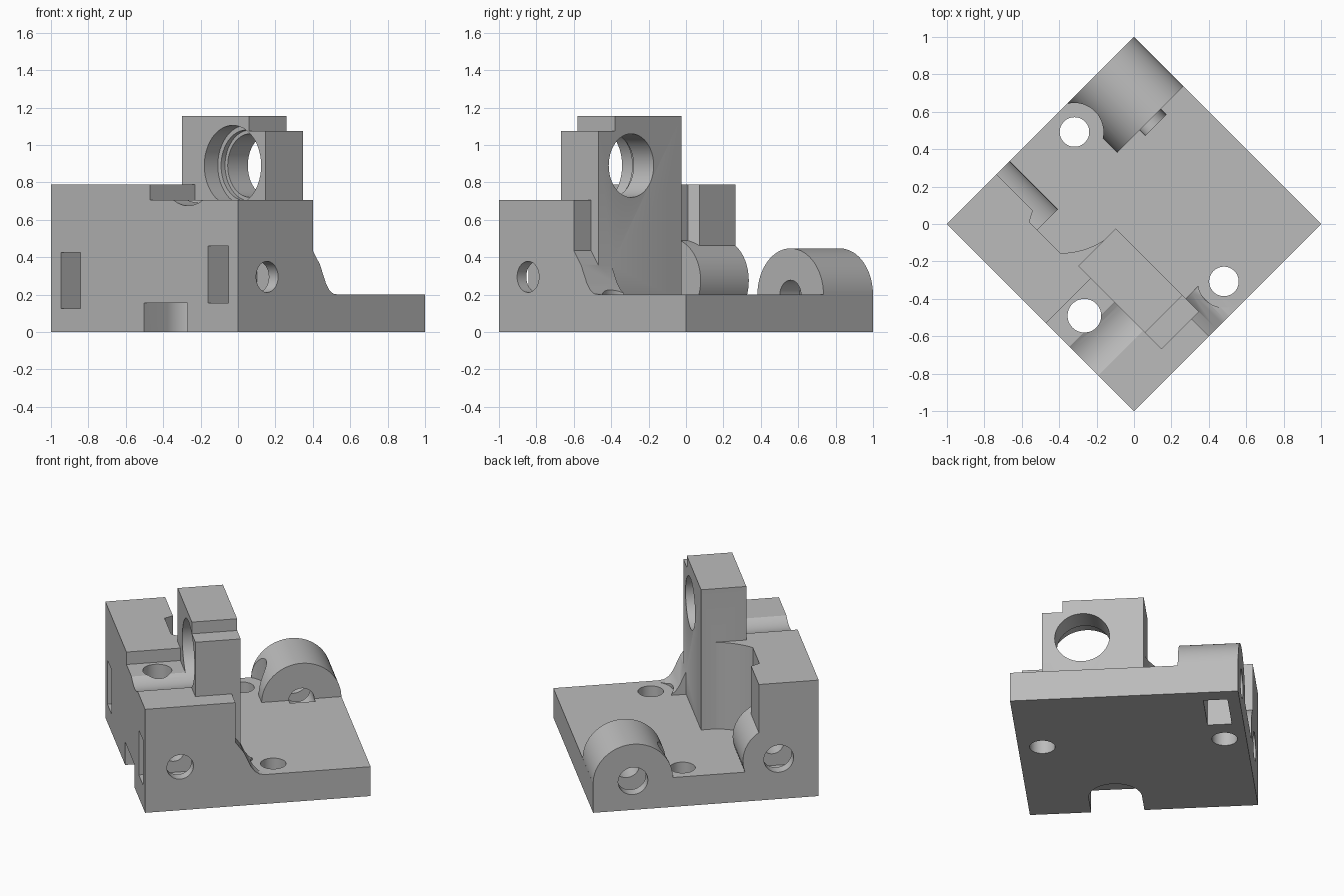
import bpy, bmesh
from math import sin, cos, pi, radians
from mathutils import Matrix

if "Cube" in bpy.data.objects:
    bpy.data.objects.remove(bpy.data.objects["Cube"], do_unlink=True)

S = 2 ** 0.5      # side of the square plate
E = 0.05          # overshoot for cutters
# Local frame: u and v run along the plate sides, later turned 45 degrees
PLACE = {"z": lambda a, b, t: (a, b, t),
         "v": lambda a, b, t: (a, t, b),
         "u": lambda a, b, t: (t, a, b)}


def prism(name, axis, points, lo, hi):
    """Extrude a closed outline from lo to hi along one axis."""
    bm = bmesh.new()
    rings = [[bm.verts.new(PLACE[axis](a, b, t)) for a, b in points] for t in (lo, hi)]
    bm.faces.new(rings[0])
    bm.faces.new(rings[1])
    n = len(points)
    for i in range(n):
        j = (i + 1) % n
        bm.faces.new((rings[0][i], rings[0][j], rings[1][j], rings[1][i]))
    bmesh.ops.recalc_face_normals(bm, faces=bm.faces)
    mesh = bpy.data.meshes.new(name)
    bm.to_mesh(mesh)
    bm.free()
    ob = bpy.data.objects.new(name, mesh)
    bpy.context.collection.objects.link(ob)
    return ob


def rect(a0, a1, b0, b1):
    return [(a0, b0), (a1, b0), (a1, b1), (a0, b1)]


def arc(ca, cb, r, start=0, end=360, steps=48):
    count = steps if end - start == 360 else steps + 1
    return [(ca + r * cos(radians(start + (end - start) * i / steps)),
             cb + r * sin(radians(start + (end - start) * i / steps))) for i in range(count)]


# Base plate carries everything else
body = prism("bracket_body", "z", rect(0, S, 0, S), 0, 0.2)


def combine(tool, operation):
    tool.hide_render = True
    mod = body.modifiers.new(tool.name, "BOOLEAN")
    mod.object, mod.operation, mod.solver = tool, operation, "EXACT"
    bpy.context.view_layer.objects.active = body
    bpy.ops.object.modifier_apply(modifier=mod.name)
    bpy.data.objects.remove(tool, do_unlink=True)


def add(*args):
    combine(prism(*args), "UNION")


def cut(*args):
    combine(prism(*args), "DIFFERENCE")


# Lower front block
add("front_block", "z",
    [(0, 0), (0.566, 0), (0.566, 0.2), (0.45, 0.2), (0.45, 0.7), (0, 0.7)], 0, 0.705)
# Taller rear block with a scooped inner wall
scoop = arc(0.622, 1.18, 0.43, 270, 225, 16)
add("rear_block", "z",
    [(0, 0.665), (0.622, 0.665)] + scoop
    + [(0.318, 1.11), (0.375, 1.14), (0.375, S), (0, S)], 0, 0.79)
# Stepped tower
add("tower", "u",
    [(0.13, 0.1), (0.76, 0.1), (0.76, 1.155), (0.255, 1.155), (0.255, 1.075), (0.13, 1.075)],
    0.338, 0.622)
# Fillet between front block and plate
add("fillet", "v",
    [(0.4, 0.1), (0.76, 0.1), (0.76, 0.2), (0.72, 0.205), (0.69, 0.225),
     (0.665, 0.26), (0.62, 0.36), (0.566, 0.435), (0.4, 0.435)], 0, 0.23)
# Round rod bosses
add("side_boss", "v", arc(0.25, 0.275, 0.225), 1.05, S)
add("back_boss", "v", arc(1.164, 0.197, 0.25, 0, 180) + [(0.914, 0.05), (S, 0.05)], 1.04, S)

# Clearance around the plate screws, then the screw holes
for v, r in ((0.15, 0.14), (1.28, 0.155)):
    cut("screw_clearance", "z", arc(0.83, v, r), 0.2, 0.66)
    cut("screw_hole", "z", arc(0.83, v, 0.079), -E, 0.5)
cut("block_screw_hole", "z", arc(0.173, 0.548, 0.09), -E, 1)
# Round-ended pocket under the block screw
cut("bottom_pocket", "z",
    [(-E, 0.38)] + arc(0.173, 0.545, 0.165, -90, 90, 24) + [(-E, 0.71)], -E, 0.155)

# Stepped bore through the tower, grazing the block top
for r, depth in ((0.215, 0.44), (0.19, 0.47), (0.17, 0.7)):
    cut("tower_bore", "u", arc(0.378, 0.89, r), -E, depth)

# Rod holes with wider mouths
for u, z, r, lo, hi in ((0.22, 0.295, 0.083, -E, 0.15), (0.22, 0.295, 0.065, 0.1, 0.5),
                        (0.25, 0.275, 0.093, 1.27, S + E), (0.25, 0.275, 0.07, 0.95, 1.3),
                        (1.164, 0.197, 0.093, 1.27, S + E), (1.164, 0.197, 0.08, 1.0, 1.3)):
    cut("rod_hole", "v", arc(u, z, r), lo, hi)

# Nut slots
cut("front_nut_slot", "u", rect(0.07, 0.225, 0.155, 0.46), -E, 0.37)
cut("rear_nut_slot", "u", rect(1.19, 1.34, 0.125, 0.425), -E, 0.37)
cut("bottom_nut_slot", "z", rect(1.012, 1.316, 1.19, 1.34), -E, 0.3)

# Turn the plate corner to the front
body.data.transform(Matrix.Translation((0, -1, 0)) @ Matrix.Rotation(pi / 4, 4, "Z"))

grey = bpy.data.materials.new("plain grey")
grey.use_nodes = True
colour = (0.5, 0.5, 0.5, 1)
grey.diffuse_color = colour
grey.node_tree.nodes["Principled BSDF"].inputs["Base Color"].default_value = colour
body.data.materials.clear()
body.data.materials.append(grey)

bpy.ops.object.select_all(action="DESELECT")
body.select_set(True)
bpy.context.view_layer.objects.active = body
bpy.ops.object.shade_smooth_by_angle(angle=radians(25))
